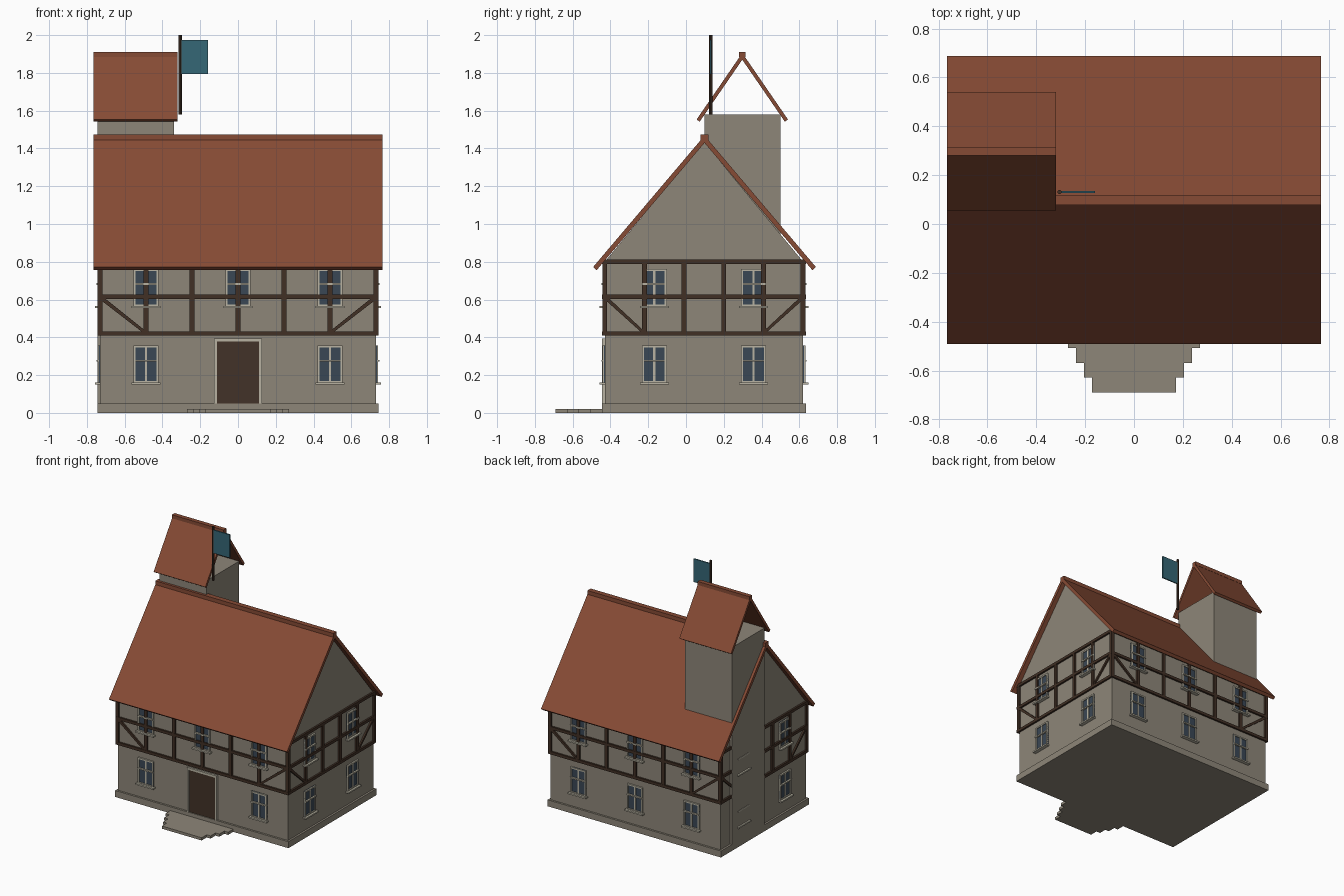
import bpy, bmesh, math
from mathutils import Vector

old = bpy.data.objects.get("Cube")
if old:
    bpy.data.objects.remove(old, do_unlink=True)


def material(name, rgb):
    m = bpy.data.materials.new(name)
    m.use_nodes = True
    m.diffuse_color = (*rgb, 1)
    m.node_tree.nodes["Principled BSDF"].inputs["Base Color"].default_value = (*rgb, 1)
    return m


PLASTER = material("plaster", (0.27, 0.24, 0.19))
TILE = material("roof_tile", (0.24, 0.07, 0.035))
TIMBER = material("dark_timber", (0.052, 0.029, 0.018))
DOOR = material("door_wood", (0.055, 0.032, 0.021))
TRIM = material("pale_trim", (0.48, 0.45, 0.36))
GLASS = material("window_glass", (0.042, 0.063, 0.09))
CLOTH = material("flag_cloth", (0.035, 0.135, 0.18))

HX, HY, YC = 0.73, 0.525, 0.095      # wall half sizes and centre
parts = {}                           # object name -> (bmesh, material)


def prism(name, mat, outline, place, d0, d1):
    """Extrude a flat outline from depth d0 to d1; place maps (u, z, depth) to space."""
    bm = parts.setdefault(name, (bmesh.new(), mat))[0]
    lo = [bm.verts.new(place(u, z, d0)) for u, z in outline]
    hi = [bm.verts.new(place(u, z, d1)) for u, z in outline]
    bm.faces.new(lo)
    bm.faces.new(hi[::-1])
    n = len(lo)
    for i in range(n):
        j = (i + 1) % n
        bm.faces.new((lo[i], hi[i], hi[j], lo[j]))


def rect(u0, u1, z0, z1):
    return [(u0, z0), (u1, z0), (u1, z1), (u0, z1)]


def along_x(u, z, d):
    return Vector((d, u, z))


def box(name, mat, x0, x1, y0, y1, z0, z1):
    prism(name, mat, rect(y0, y1, z0, z1), along_x, x0, x1)


def wall_place(axis, sign):
    """Map wall coordinates to space; depth 0 is the wall surface."""
    if axis == "y":
        return lambda u, z, d: Vector((u, YC + sign * (HY + d), z))
    return lambda u, z, d: Vector((sign * (HX + d), YC + u, z))


def window(place, u, z):
    w, h, b = 0.066, 0.2, 0.011
    prism("window_panes", GLASS, rect(u - w, u + w, z, z + h), place, -0.01, 0.005)
    for s in (-1, 1):
        prism("window_frames", TRIM, rect(u + s * w, u + s * (w - b), z, z + h), place, -0.01, 0.012)
    for z0 in (z, z + h - b):
        prism("window_frames", TRIM, rect(u - w, u + w, z0, z0 + b), place, -0.01, 0.012)
    prism("window_bars", TRIM, rect(u - 0.006, u + 0.006, z, z + h), place, -0.01, 0.01)
    prism("window_bars", TRIM, rect(u - w, u + w, z + 0.114, z + 0.124), place, -0.01, 0.018)
    prism("window_sills", TRIM, rect(u - 0.077, u + 0.077, z - 0.008, z + 0.003), place, -0.01, 0.028)


def timber_frame(place, half, bays):
    low, mid, top, t, out = 0.42, 0.615, 0.8, 0.013, 0.014
    for z in (low, mid, top):
        prism("timber_beams", TIMBER, rect(-half - out, half + out, z - 0.011, z + 0.011), place, -0.01, out)
    step = 2 * half / bays
    for i in range(bays + 1):
        u = -half + i * step
        prism("timber_posts", TIMBER, rect(u - t, u + t, low, top), place, -0.01, out - 0.001)
    # braces falling from the corners
    for s in (-1, 1):
        a, b = s * half, s * (half - step)
        prism("timber_braces", TIMBER,
              [(a, mid - 0.015), (a, mid + 0.012), (b, low + 0.012), (b, low - 0.008)],
              place, -0.01, out - 0.002)


def roof(prefix, x0, x1, yc, half, z_top, z_eave, t, ridge):
    slope = math.atan2(z_top - z_eave, half)
    dy, dz = t * math.sin(slope), t * math.cos(slope)
    for s, side in ((-1, "front"), (1, "back")):
        prism(f"{prefix}_roof_{side}", TILE,
              [(yc, z_top), (yc + s * half, z_eave),
               (yc + s * (half - dy), z_eave - dz), (yc, z_top - t / math.cos(slope))],
              along_x, x0, x1)
    box(f"{prefix}_ridge", TILE, x0, x1, yc - ridge, yc + ridge,
        z_top - 1.3 * ridge, z_top + 0.3 * ridge)


# Main body, plinth and gable
box("plinth", PLASTER, -0.745, 0.745, YC - 0.54, YC + 0.54, 0, 0.05)
box("walls", PLASTER, -HX, HX, YC - HY, YC + HY, 0.05, 0.8)
prism("gable", PLASTER, [(YC - HY, 0.8), (YC + HY, 0.8), (YC, 1.435)], along_x, -HX, HX)

# Tower
box("tower", PLASTER, -0.745, -0.34, 0.097, 0.5, 0, 1.58)

# Roofs
roof("main", -0.765, 0.765, 0.098, 0.59, 1.468, 0.772, 0.025, 0.02)
roof("tower", -0.765, -0.32, 0.298, 0.242, 1.905, 1.553, 0.02, 0.017)

# Four facades with framing and windows
for axis, half, bays, count in (("y", HX, 6, 3), ("x", HY, 5, 2)):
    for sign in (-1, 1):
        place = wall_place(axis, sign)
        timber_frame(place, half, bays)
        for i in range(count):
            u = half * ((2 * i + 1) / count - 1)
            window(place, u, 0.563)
            if not (axis == "y" and sign == -1 and i == 1):
                window(place, u, 0.157)

# Door
front = wall_place("y", -1)
prism("door", DOOR, rect(-0.112, 0.112, 0.05, 0.378), front, -0.01, 0.008)
for s in (-1, 1):
    prism("door_frame", TRIM, rect(s * 0.112, s * 0.127, 0.05, 0.395), front, -0.01, 0.015)
prism("door_frame", TRIM, rect(-0.112, 0.112, 0.378, 0.395), front, -0.01, 0.015)

# Front steps, each reaching further and narrower
for i in range(4):
    w = 0.27 - 0.033 * i
    y_back = -0.44 if i == 0 else -0.507 - 0.061 * (i - 1)
    box("front_steps", PLASTER, -w, w, -0.507 - 0.061 * i, y_back, 0, 0.021)

# Flag and pole
box("flag", CLOTH, -0.303, -0.16, 0.126, 0.136, 1.795, 1.975)
pole = [(-0.305 + 0.009 * math.cos(k * math.pi / 4), 0.131 + 0.009 * math.sin(k * math.pi / 4))
        for k in range(8)]
prism("flag_pole", TIMBER, pole, lambda u, v, d: Vector((u, v, d)), 1.58, 2.0)

# Turn the collected parts into objects
for name, (bm, mat) in parts.items():
    bmesh.ops.recalc_face_normals(bm, faces=bm.faces)
    mesh = bpy.data.meshes.new(name)
    bm.to_mesh(mesh)
    bm.free()
    mesh.materials.append(mat)
    bpy.context.collection.objects.link(bpy.data.objects.new(name, mesh))
